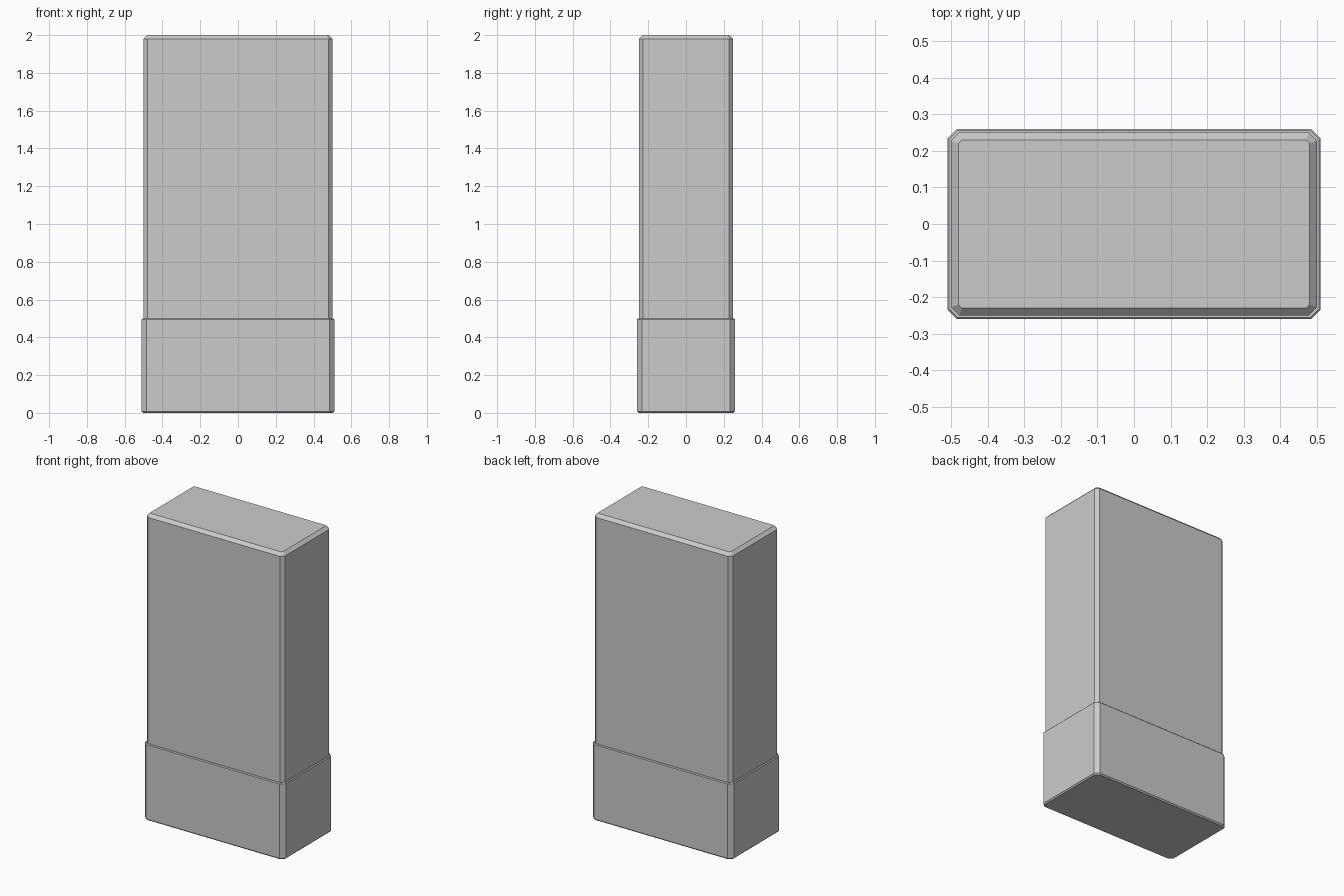
import bpy, bmesh

if "Cube" in bpy.data.objects:
    bpy.data.objects.remove(bpy.data.objects["Cube"])


def chamfered_block(name, hx, hy, corner, rings):
    """Stack octagonal cross-sections; rings = (z, inset) from bottom to top."""
    bm = bmesh.new()
    loops = []
    for z, inset in rings:
        x, y, c = hx - inset, hy - inset, corner - inset * 0.586
        quarter = [(x, y - c), (x - c, y)]
        pts = quarter + [(-px, py) for px, py in reversed(quarter)]
        pts += [(-px, -py) for px, py in pts]
        loops.append([bm.verts.new((px, py, z)) for px, py in pts])
    for low, high in zip(loops, loops[1:]):
        for i in range(8):
            j = (i + 1) % 8
            bm.faces.new((low[i], low[j], high[j], high[i]))
    bm.faces.new(loops[0][::-1])
    bm.faces.new(loops[-1])
    bmesh.ops.recalc_face_normals(bm, faces=bm.faces)
    mesh = bpy.data.meshes.new(name)
    bm.to_mesh(mesh)
    bm.free()
    obj = bpy.data.objects.new(name, mesh)
    bpy.context.collection.objects.link(obj)
    return obj


# Tall body with chamfered top and corners, seated in the base sleeve
chamfered_block("body", 0.50, 0.25, 0.022, [(0.4, 0), (1.98, 0), (2.0, 0.02)])

# Slightly wider base sleeve with fine bevels at both ends
chamfered_block("base_sleeve", 0.51, 0.26, 0.026,
                [(0, 0.008), (0.008, 0), (0.495, 0), (0.50, 0.005)])
